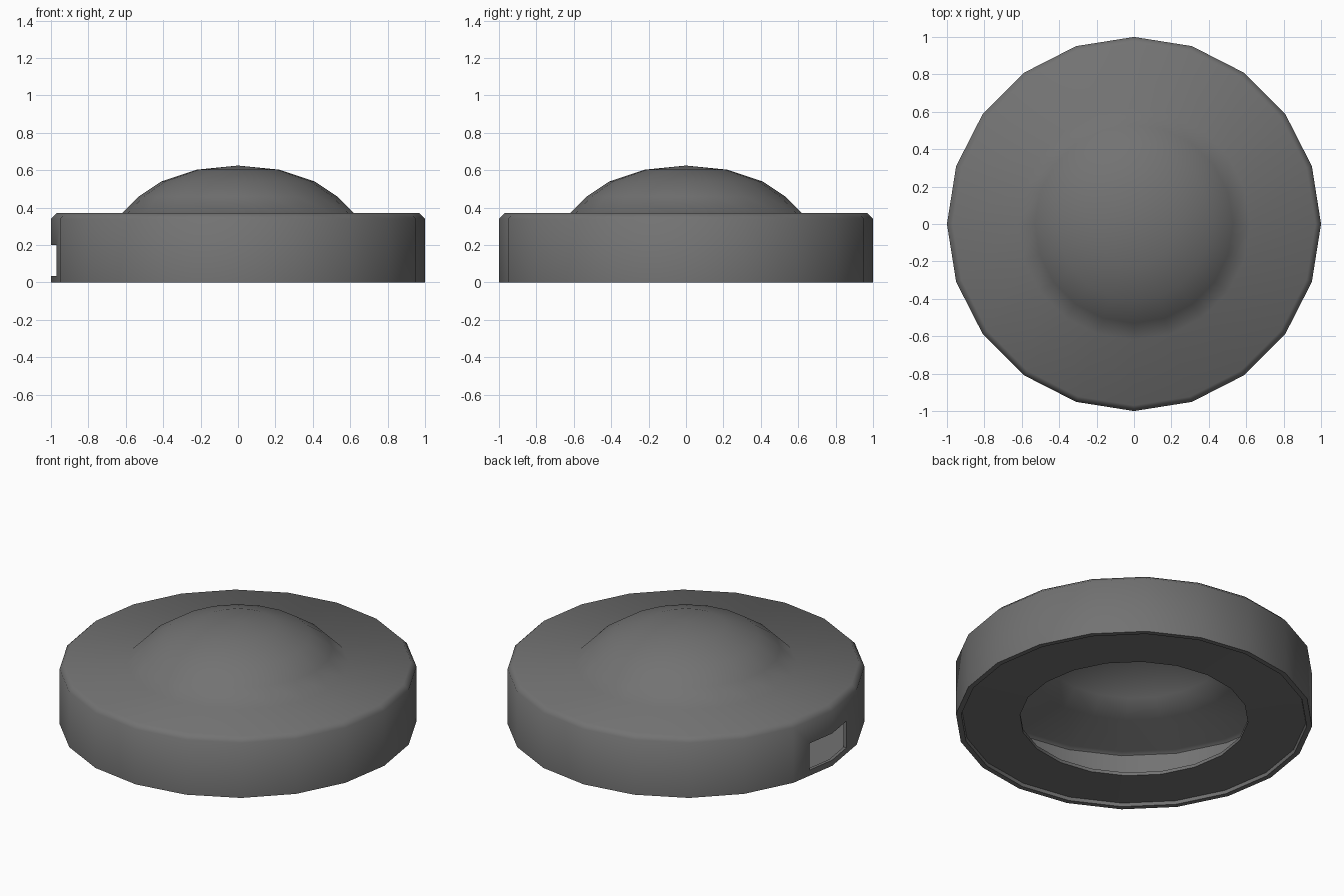
import bpy, bmesh, math

if "Cube" in bpy.data.objects:
    bpy.data.objects.remove(bpy.data.objects["Cube"])

SIDES = 20

grey = bpy.data.materials.new("dark_grey")
grey.diffuse_color = (0.17, 0.17, 0.17, 1)
grey.use_nodes = True
grey.node_tree.nodes["Principled BSDF"].inputs["Base Color"].default_value = grey.diffuse_color

# Closed cross-section (radius, height): dome, rim and hollow underside
dome = [(0, 0.625), (0.22, 0.603), (0.41, 0.54), (0.53, 0.46), (0.62, 0.37)]
rim = [(0.97, 0.37), (1.0, 0.34), (1.0, 0.0), (0.97, 0.0)]
floor = [(0.965, 0.02), (0.64, 0.01), (0.64, 0.03), (0.98, 0.03)]
inner_rim = [(0.98, 0.335), (0.96, 0.35)]
inner_dome = [(max(r - 0.015, 0), z - 0.02) for r, z in reversed(dome)]
profile = dome + rim + floor + inner_rim + inner_dome

# Housing: revolve the cross-section
bm = bmesh.new()
verts = [bm.verts.new((r, 0, z)) for r, z in profile]
edges = [bm.edges.new(pair) for pair in zip(verts, verts[1:])]
bmesh.ops.spin(bm, geom=verts + edges, cent=(0, 0, 0), axis=(0, 0, 1),
               angle=math.tau, steps=SIDES, use_duplicate=False)
bmesh.ops.remove_doubles(bm, verts=bm.verts[:], dist=0.0005)
bmesh.ops.recalc_face_normals(bm, faces=bm.faces[:])
mesh = bpy.data.meshes.new("domed_housing")
bm.to_mesh(mesh)
bm.free()
mesh.materials.append(grey)
housing = bpy.data.objects.new("domed_housing", mesh)
bpy.context.collection.objects.link(housing)

# Cable notch in the left wall, leaving the thin floor below it
bpy.ops.mesh.primitive_cube_add(size=1, location=(-0.98, 0, 0.1175))
cutter = bpy.context.object
cutter.name = "notch_cutter"
cutter.scale = (0.14, 0.36, 0.165)
cutter.hide_render = True
cutter.data.materials.append(grey)

cut = housing.modifiers.new("notch", 'BOOLEAN')
cut.operation = 'DIFFERENCE'
cut.solver = 'EXACT'
cut.object = cutter
bpy.context.view_layer.update()
bpy.ops.object.select_all(action='DESELECT')
housing.select_set(True)
bpy.context.view_layer.objects.active = housing
bpy.ops.object.modifier_apply(modifier=cut.name)
bpy.data.objects.remove(cutter)

# Smooth shading with sharp rim edges
bpy.ops.object.shade_smooth_by_angle(angle=math.radians(50))
